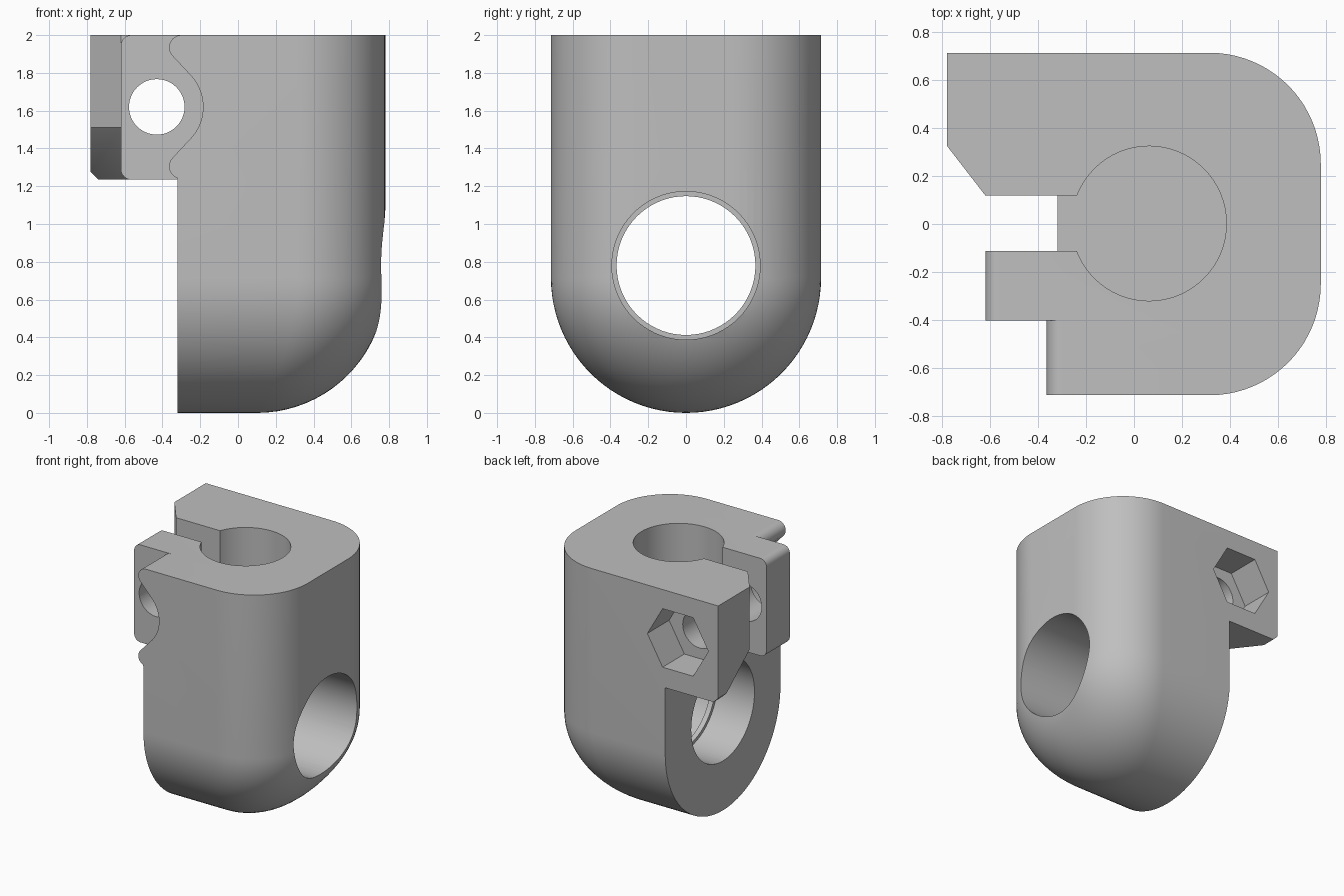
import bpy, bmesh, math
from mathutils import Vector

cube = bpy.data.objects.get("Cube")
if cube:
    bpy.data.objects.remove(cube, do_unlink=True)

grey = bpy.data.materials.new("plain_grey")
grey.use_nodes = True
COLOUR = (0.52, 0.52, 0.52, 1)
grey.diffuse_color = COLOUR
grey.node_tree.nodes["Principled BSDF"].inputs["Base Color"].default_value = COLOUR


def make_object(name, bm):
    bmesh.ops.recalc_face_normals(bm, faces=bm.faces)
    mesh = bpy.data.meshes.new(name)
    bm.to_mesh(mesh)
    bm.free()
    mesh.materials.append(grey)
    obj = bpy.data.objects.new(name, mesh)
    bpy.context.collection.objects.link(obj)
    return obj


def prism(name, points, start, end, place):
    """Extrude a 2D outline; place(u, v, w) turns it into 3D."""
    bm = bmesh.new()
    rings = [[bm.verts.new(place(u, v, w)) for u, v in points] for w in (start, end)]
    count = len(points)
    for ring in rings:
        bm.faces.new(ring)
    for i in range(count):
        j = (i + 1) % count
        bm.faces.new((rings[0][i], rings[0][j], rings[1][j], rings[1][i]))
    return make_object(name, bm)


def arc(cu, cv, radius, start, end, steps):
    angles = [math.radians(start + (end - start) * i / steps) for i in range(steps + 1)]
    return [(cu + radius * math.cos(a), cv + radius * math.sin(a)) for a in angles]


def circle(cu, cv, radius, sides):
    return arc(cu, cv, radius, 0, 360, sides)[:-1]


def along_x(u, v, w):
    return (w, u, v)


def along_y(u, v, w):
    return (u, w, v)


def along_z(u, v, w):
    return (u, v, w)


# Body: U-shaped loft whose end rounding grows towards the bottom
HALF, BACK, TOP = 0.715, -0.78, 2.0


def body_section(angle, z_shift):
    r = 0.465 + 0.215 * math.sin(angle) ** 2
    outline = [(BACK, HALF)] + arc(-BACK - r, HALF - r, r, 90, 0, 20)
    return [(x, d * math.cos(angle), HALF - d * math.sin(angle) + z_shift)
            for x, d in outline]


rows = [body_section(0, TOP - HALF)]
rows += [body_section(math.pi * i / 48, 0) for i in range(49)]
rows += [body_section(math.pi, TOP - HALF)]
bm = bmesh.new()
grid = [[bm.verts.new(p) for p in row] for row in rows]
for a, b in zip(grid, grid[1:]):
    for j in range(len(a) - 1):
        bm.faces.new((a[j], a[j + 1], b[j + 1], b[j]))
bm.faces.new([row[0] for row in grid])
bm.faces.new([row[-1] for row in grid])
bm.faces.new(grid[0] + grid[-1][::-1])
body = make_object("clamp_body", bm)

cutters = []


def cut(*args):
    cutters.append(prism(*args))


# Space below the clamp ears
cut("under_ear_cut", [(-1, -0.2), (-0.32, -0.2), (-0.32, 1.235), (-1, 1.235)],
    -1, 1, along_y)

# Clamp slot and vertical bore, sharing one floor
cut("slot_cut", [(-1, -0.113), (0.06, -0.113), (0.06, 0.118), (-1, 0.118)],
    1.23, 2.2, along_z)
cut("vertical_bore", circle(0.063, 0.002, 0.323, 64), 1.23, 2.2, along_z)

# Rounded end of the front ear
cut("front_ear_end", [(-1, 2.1), (-0.565, 2.1)]
    + arc(-0.565, 1.945, 0.055, 90, 180, 8)
    + arc(-0.565, 1.29, 0.055, 180, 270, 8)
    + [(-0.565, 1.1), (-1, 1.1)], -1, 0, along_y)

# Bolt head recess with its wavy edge
cut("bolt_head_recess", [(-1.1, 2.15), (-0.3, 2.15)]
    + arc(-0.3, 1.935, 0.065, 90, 225, 12)
    + arc(-0.43, 1.62, 0.245, 45, -45, 20)
    + arc(-0.3, 1.305, 0.065, 135, 250, 12)
    + [(-0.33, 1.15), (-1.1, 1.15)], -1.1, -0.402, along_y)

# Angled inner corner of the rear ear, undercut at the bottom
corner = Vector((-0.78, 0.325, 0))
edge = Vector((-0.62, 0.118, 0)) - corner
length = edge.length
edge.normalize()
inward = Vector((-edge.y, edge.x, 0))


def along_corner(u, v, w):
    return corner + inward * u + edge * w + Vector((0, 0, v))


cut("rear_ear_corner", [(-0.4, 2.1), (0, 2.1), (0, 1.51), (0.23, 1.2), (-0.4, 1.2)],
    -0.6, length + 0.18, along_corner)
cut("rear_ear_bevel", [(-0.83, 1.325), (-0.83, 1.2), (-0.705, 1.2)], 0, 1, along_y)

# Horizontal bore with a thin inner lip
cut("bore_lip", circle(0, 0.78, 0.3675, 72), -1.2, 1.2, along_x)
cut("bore_back", circle(0, 0.78, 0.3925, 72), -1.1, 0, along_x)
cut("bore_front", circle(0, 0.78, 0.3925, 72), 0.04, 1.1, along_x)

# Bolt hole and hexagonal nut pocket
cut("bolt_hole", circle(-0.43, 1.62, 0.147, 48), -1.2, 0.6, along_y)
cut("nut_pocket", circle(-0.43, 1.62, 0.265, 6), 0.445, 1, along_y)

# Apply every cut, then remove the cutters
for obj in bpy.context.selected_objects:
    obj.select_set(False)
bpy.context.view_layer.objects.active = body
body.select_set(True)
for cutter in cutters:
    cutter.hide_render = True
    mod = body.modifiers.new(cutter.name, 'BOOLEAN')
    mod.operation = 'DIFFERENCE'
    mod.solver = 'EXACT'
    mod.object = cutter
    bpy.ops.object.modifier_apply(modifier=mod.name)
    bpy.data.objects.remove(cutter, do_unlink=True)

bpy.ops.object.shade_smooth_by_angle(angle=math.radians(30))
